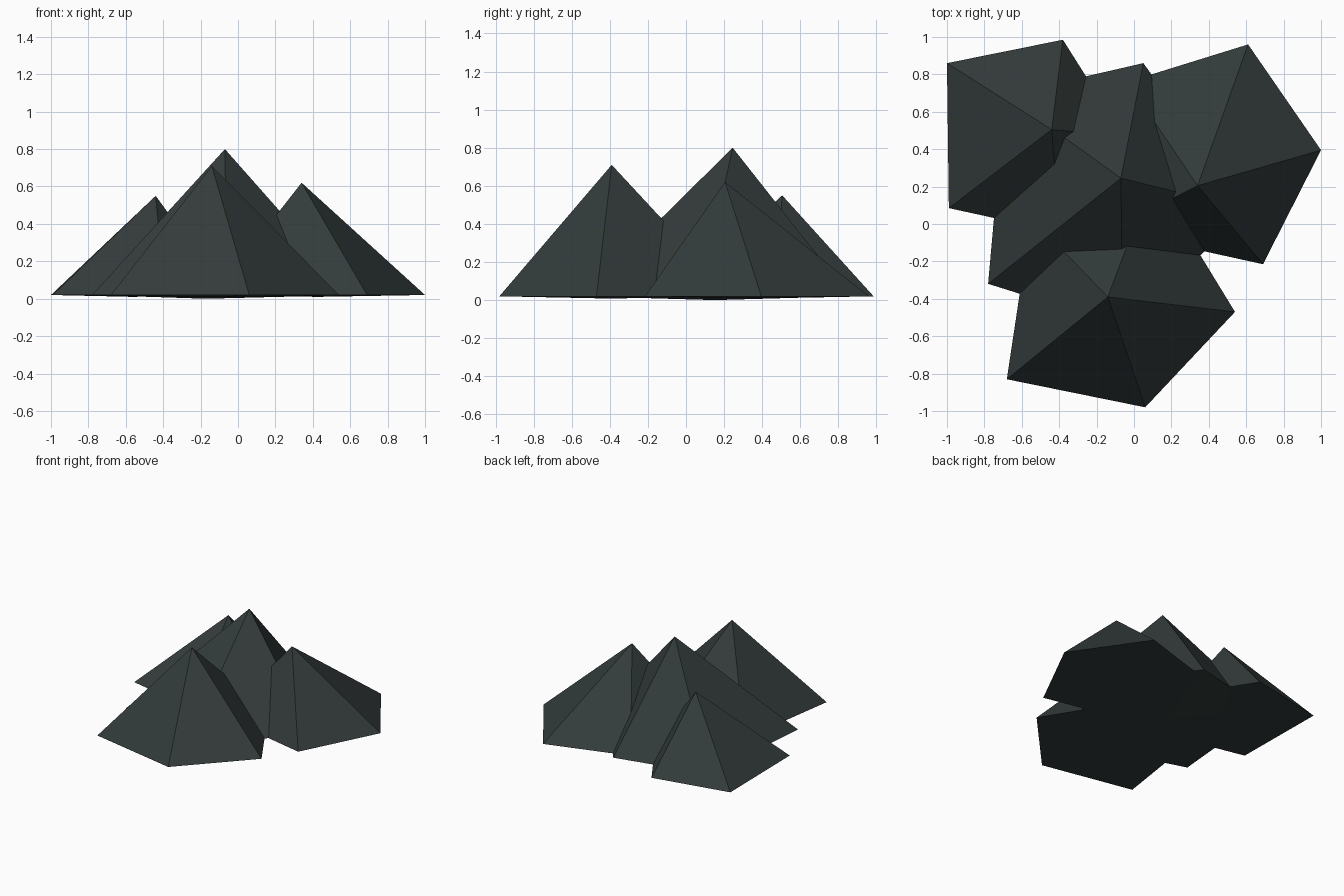
import bpy, bmesh

if "Cube" in bpy.data.objects:
    bpy.data.objects.remove(bpy.data.objects["Cube"])

slate = bpy.data.materials.new("dark slate")
slate.diffuse_color = (0.033, 0.044, 0.043, 1)
slate.use_nodes = True
slate.node_tree.nodes["Principled BSDF"].inputs["Base Color"].default_value = slate.diffuse_color
BASE_Z = 0.02


def peak(name, apex, rim, bottom_z):
    """Irregular five-sided pyramid with a very shallow underside."""
    bm = bmesh.new()
    ring = [bm.verts.new((x, y, BASE_Z)) for x, y in rim]
    top = bm.verts.new(apex)
    cx = sum(p[0] for p in rim) / len(rim)
    cy = sum(p[1] for p in rim) / len(rim)
    low = bm.verts.new((cx, cy, bottom_z))
    for i, a in enumerate(ring):
        b = ring[(i + 1) % len(ring)]
        bm.faces.new((a, b, top))
        bm.faces.new((b, a, low))
    bmesh.ops.recalc_face_normals(bm, faces=bm.faces)
    mesh = bpy.data.meshes.new(name)
    bm.to_mesh(mesh)
    bm.free()
    mesh.materials.append(slate)
    bpy.context.collection.objects.link(bpy.data.objects.new(name, mesh))


# tallest peak in the middle
peak("main_peak", (-0.07, 0.245, 0.80),
     [(0.05, 0.86), (-0.69, 0.69), (-0.78, -0.32), (-0.06, -0.545), (0.62, 0.075)], 0.0)
# front peak
peak("front_peak", (-0.14, -0.39, 0.71),
     [(0.06, -0.98), (0.54, -0.47), (0.10, 0.25), (-0.55, 0.035), (-0.68, -0.83)], 0.008)
# right peak
peak("right_peak", (0.34, 0.205, 0.62),
     [(0.61, 0.96), (-0.035, 0.76), (-0.13, -0.035), (0.69, -0.215), (1.0, 0.395)], 0.01)
# low peak at the back left
peak("back_left_peak", (-0.44, 0.505, 0.55),
     [(-0.38, 0.985), (-1.0, 0.86), (-0.99, 0.085), (-0.395, -0.045), (-0.055, 0.47)], 0.01)
